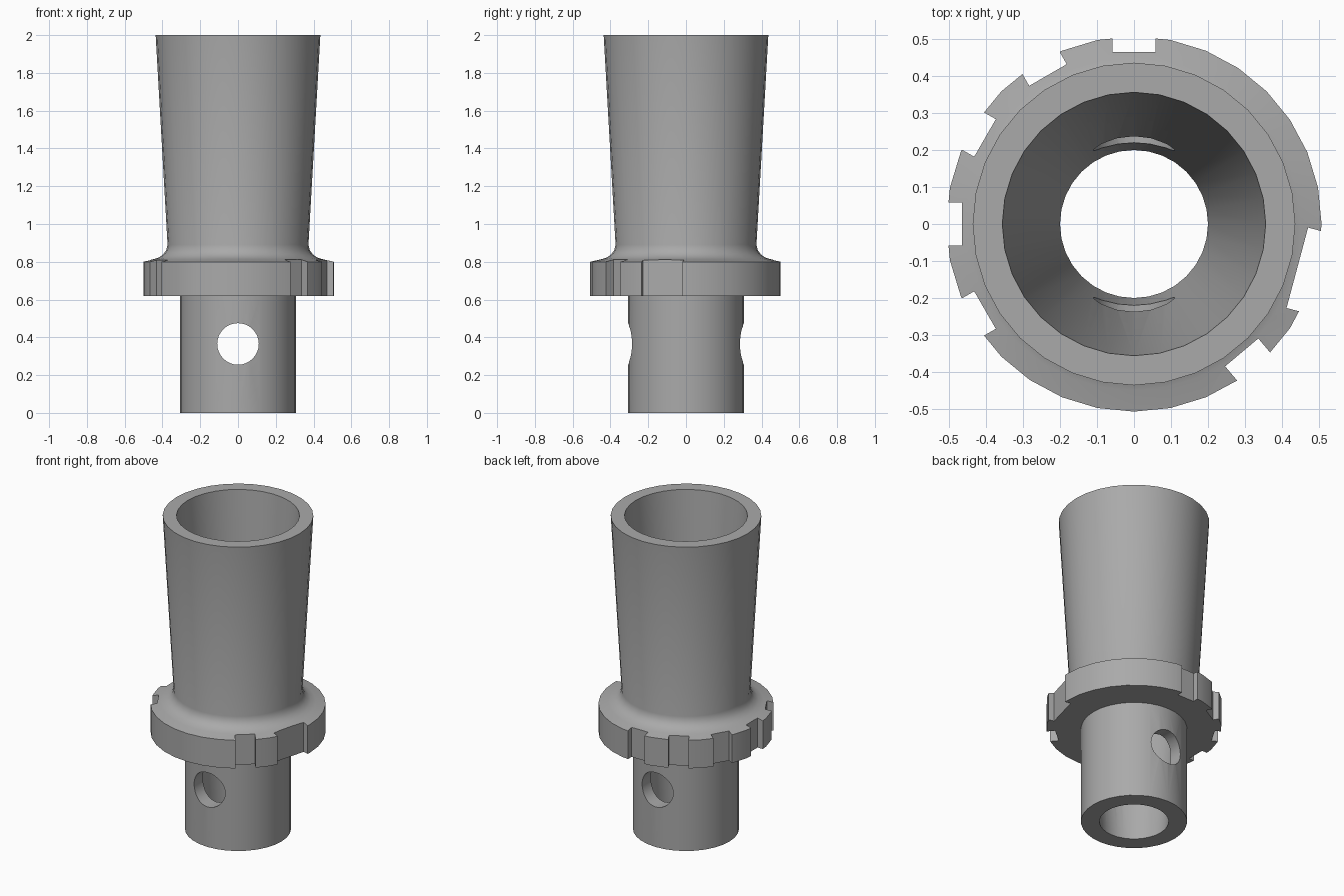
import bpy, bmesh, math
from mathutils import Matrix, Vector

cube = bpy.data.objects.get("Cube")
if cube:
    bpy.data.objects.remove(cube, do_unlink=True)

SEGMENTS = 32

grey = bpy.data.materials.new("plain grey")
grey.use_nodes = True
colour = (0.4, 0.4, 0.4, 1)
grey.diffuse_color = colour
grey.node_tree.nodes["Principled BSDF"].inputs["Base Color"].default_value = colour


def make_object(name, bm):
    bmesh.ops.recalc_face_normals(bm, faces=bm.faces)
    mesh = bpy.data.meshes.new(name)
    bm.to_mesh(mesh)
    bm.free()
    obj = bpy.data.objects.new(name, mesh)
    bpy.context.collection.objects.link(obj)
    mesh.materials.append(grey)
    return obj


def lathe(name, profile):
    """Spin a closed (radius, height) profile around z."""
    bm = bmesh.new()
    rings = []
    for i in range(SEGMENTS):
        a = math.tau * i / SEGMENTS
        rings.append([bm.verts.new((r * math.cos(a), r * math.sin(a), z))
                      for r, z in profile])
    for i in range(SEGMENTS):
        here, there = rings[i], rings[(i + 1) % SEGMENTS]
        for j in range(len(profile)):
            k = (j + 1) % len(profile)
            bm.faces.new((here[j], there[j], there[k], here[k]))
    return make_object(name, bm)


def cut(target, cutter):
    cutter.hide_render = True
    mod = target.modifiers.new("cut", 'BOOLEAN')
    mod.operation = 'DIFFERENCE'
    mod.solver = 'EXACT'
    mod.object = cutter
    bpy.context.view_layer.objects.active = target
    bpy.ops.object.modifier_apply(modifier=mod.name)
    bpy.data.objects.remove(cutter, do_unlink=True)


# Hollow body: stem, collar, fillet, flared cup and tapered bore
body = lathe("flared_socket_body", [
    (0.2, 0), (0.307, 0), (0.307, 0.62), (0.507, 0.62), (0.507, 0.80),
    (0.45, 0.813), (0.42, 0.822), (0.395, 0.84), (0.38, 0.862),
    (0.373, 0.89), (0.436, 2), (0.356, 2)])

# Collar notches: angle, width, distance of the notch floor from the axis
notches = [(a, 0.117, 0.465) for a in range(90, 211, 30)]
notches += [(-50, 0.117, 0.453), (-15, 0.225, 0.457)]
bm = bmesh.new()
for angle, width, floor in notches:
    depth = 0.12
    matrix = (Matrix.Rotation(math.radians(angle), 4, 'Z')
              @ Matrix.Translation(Vector((floor + depth / 2, 0, 0.72)))
              @ Matrix.Diagonal((depth, width, 0.4, 1)))
    bmesh.ops.create_cube(bm, size=1, matrix=matrix)
cut(body, make_object("notch_cutter", bm))

# Cross hole through the stem, front to back
bm = bmesh.new()
bmesh.ops.create_cone(
    bm, cap_ends=True, segments=SEGMENTS, radius1=0.11, radius2=0.11, depth=1,
    matrix=Matrix.Translation((0, 0, 0.365)) @ Matrix.Rotation(math.pi / 2, 4, 'X'))
cut(body, make_object("hole_cutter", bm))

# Smooth round walls, crisp edges
bpy.ops.object.select_all(action='DESELECT')
body.select_set(True)
bpy.context.view_layer.objects.active = body
bpy.ops.object.shade_smooth_by_angle(angle=math.radians(30))
